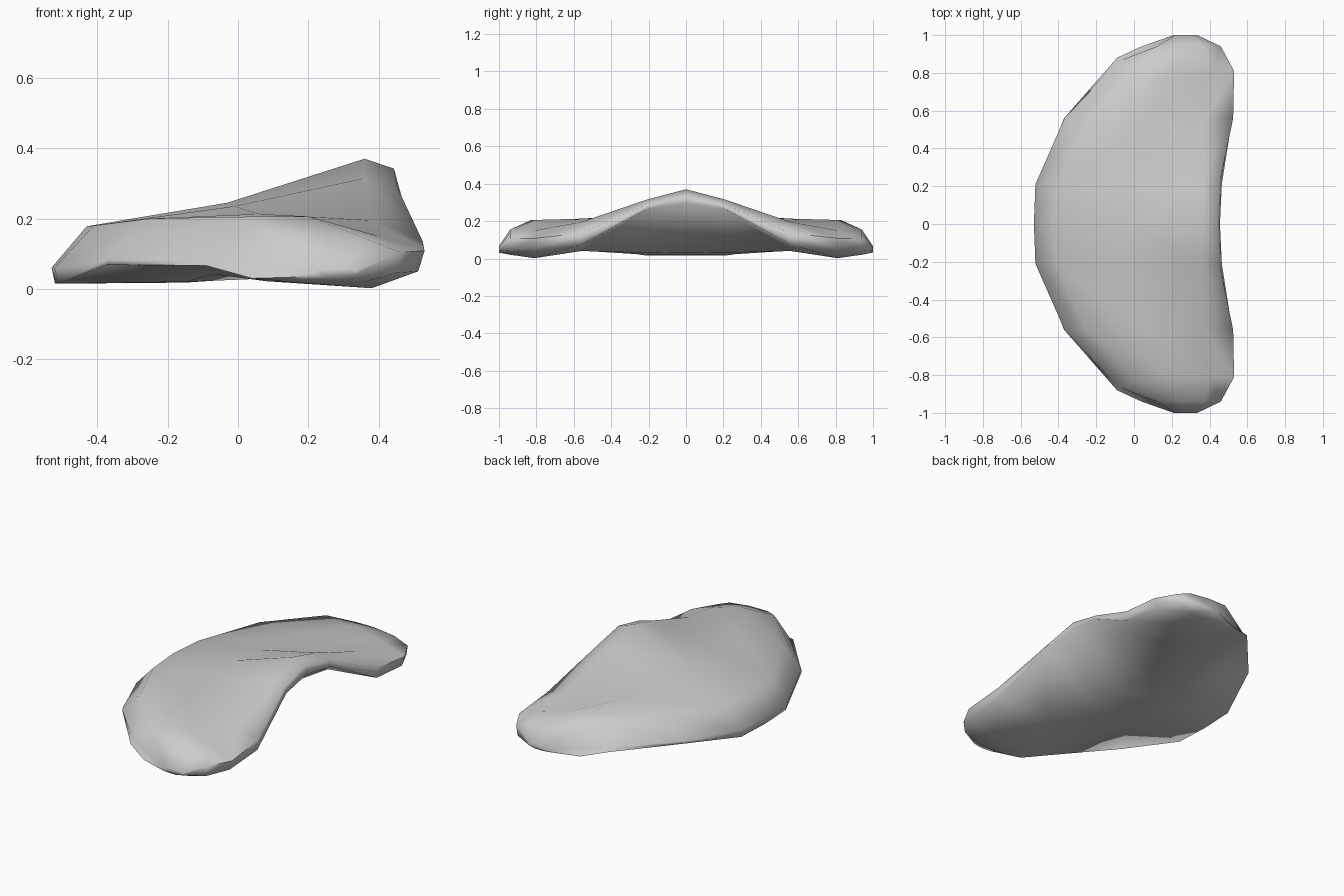
import bpy, bmesh, math

if "Cube" in bpy.data.objects:
    bpy.data.objects.remove(bpy.data.objects["Cube"])

# Half-body cross-sections, centre to tip: y, then (x, z) points running
# back bottom, back bulge, back rim, top middle, front top, front lip,
# front bottom, underside front, underside back
SECTIONS = [
    (0.00, [(-.52, .015), (-.53, .06), (-.43, .178), (-.03, .245), (.36, .37), (.443, .342), (.455, .295), (.06, .032), (-.15, .018)]),
    (0.21, [(-.51, .015), (-.522, .06), (-.41, .18), (-.01, .235), (.36, .315), (.452, .29), (.465, .262), (.09, .03), (-.15, .02)]),
    (0.56, [(-.37, .07), (-.368, .085), (-.25, .2), (.06, .213), (.38, .195), (.525, .135), (.52, .075), (.2, .04), (-.07, .042)]),
    (0.81, [(-.16, .066), (-.155, .08), (-.02, .205), (.2, .206), (.4, .15), (.53, .108), (.512, .05), (.38, .002), (.08, .022)]),
    (0.94, [(.04, .03), (.07, .065), (.1, .155), (.24, .155), (.37, .14), (.46, .105), (.45, .045), (.36, .02), (.14, .02)]),
    (1.00, [(.21, .035), (.215, .045), (.22, .055), (.27, .065), (.31, .06), (.335, .05), (.33, .04), (.29, .032), (.25, .032)]),
]
# Shifts (section, point) -> (dx, dy) for the pinched back corner and tip top
SHIFT = {(3, 0): (.07, .07), (3, 1): (.08, .055), (3, 2): (.02, .02),
         (4, 1): (0, -.02), (4, 2): (.02, 0)}

bm = bmesh.new()
rings = []
for i, (y, pts) in enumerate(SECTIONS):
    ring = []
    for j, (x, z) in enumerate(pts):
        dx, dy = SHIFT.get((i, j), (0, 0))
        ring.append(bm.verts.new((x + dx, y + dy, z)))
    rings.append(ring)

# Skin between sections, then close the tip
n = len(rings[0])
for a, b in zip(rings, rings[1:]):
    for j in range(n):
        k = (j + 1) % n
        bm.faces.new((a[j], a[k], b[k], b[j]))
bm.faces.new(rings[-1])

# Mirror to the other half and weld the seam
dup = bmesh.ops.duplicate(bm, geom=bm.verts[:] + bm.edges[:] + bm.faces[:])
bmesh.ops.scale(bm, vec=(1, -1, 1), verts=[g for g in dup["geom"] if isinstance(g, bmesh.types.BMVert)])
bmesh.ops.remove_doubles(bm, verts=bm.verts[:], dist=1e-4)
bmesh.ops.recalc_face_normals(bm, faces=bm.faces[:])

mesh = bpy.data.meshes.new("curved_pad")
bm.to_mesh(mesh)
bm.free()
pad = bpy.data.objects.new("curved_pad", mesh)
bpy.context.collection.objects.link(pad)
bpy.context.view_layer.objects.active = pad
pad.select_set(True)
bpy.ops.object.shade_smooth_by_angle(angle=math.radians(80))
